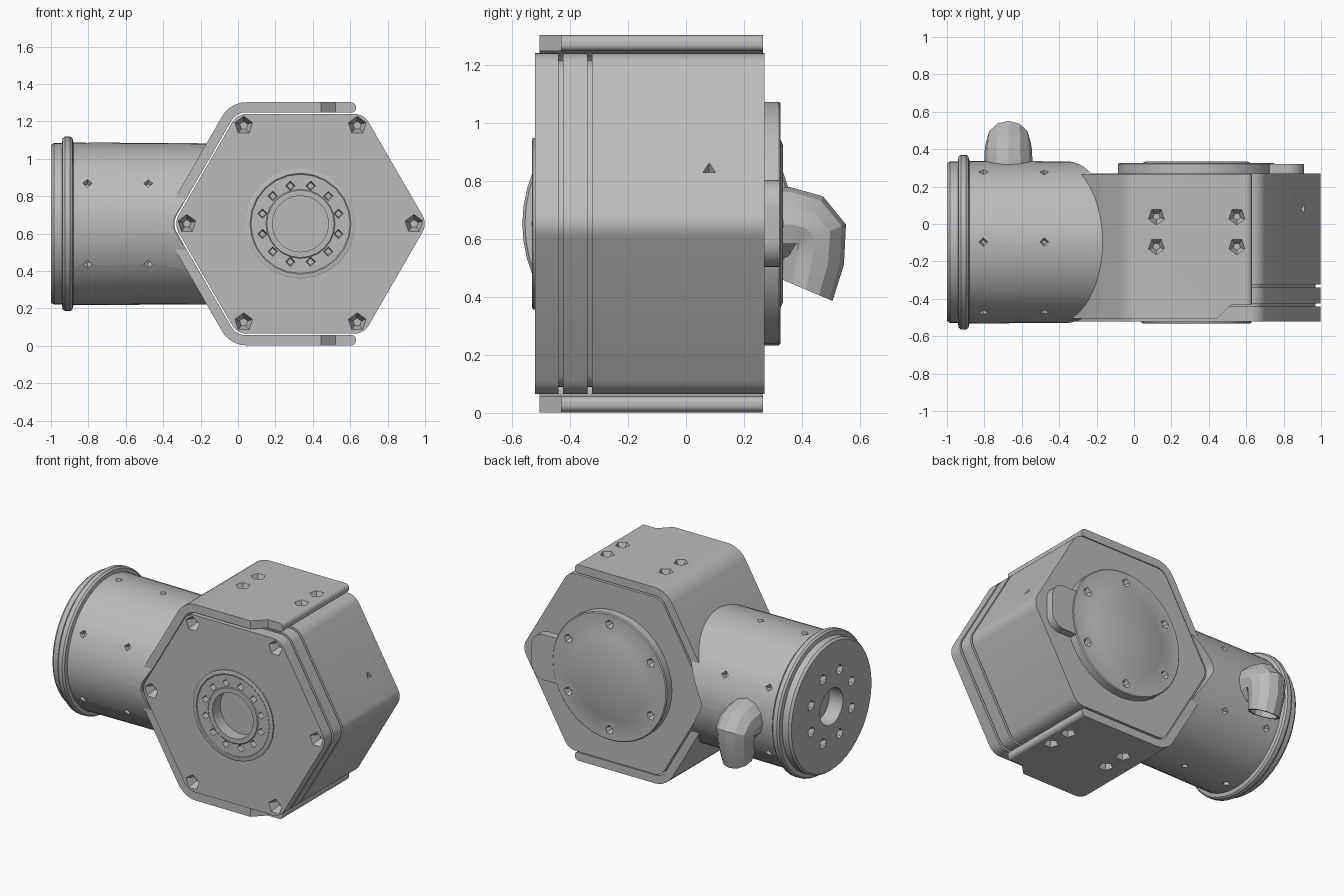
import bpy, bmesh, math
from mathutils import Vector, Matrix

if "Cube" in bpy.data.objects:
    bpy.data.objects.remove(bpy.data.objects["Cube"], do_unlink=True)

CX, CZ = 0.334, 0.652        # housing axis (along y)
AY = -0.097                  # barrel axis (along x)
APOTHEM = 0.5875

metal = bpy.data.materials.new("plain grey metal")
metal.use_nodes = True
metal.diffuse_color = (0.5, 0.5, 0.5, 1)
metal.node_tree.nodes["Principled BSDF"].inputs["Base Color"].default_value = (0.5, 0.5, 0.5, 1)


def finish(name, bm):
    bmesh.ops.remove_doubles(bm, verts=bm.verts, dist=1e-5)
    bmesh.ops.recalc_face_normals(bm, faces=bm.faces)
    me = bpy.data.meshes.new(name)
    bm.to_mesh(me)
    bm.free()
    me.materials.append(metal)
    ob = bpy.data.objects.new(name, me)
    bpy.context.collection.objects.link(ob)
    return ob


def select(ob):
    bpy.ops.object.select_all(action='DESELECT')
    ob.select_set(True)
    bpy.context.view_layer.objects.active = ob


def cut(ob, *cutters):
    select(ob)
    for c in cutters:
        c.hide_render = True
        mod = ob.modifiers.new("cut", 'BOOLEAN')
        mod.operation, mod.solver, mod.object = 'DIFFERENCE', 'EXACT', c
        bpy.ops.object.modifier_apply(modifier=mod.name)


def rounded(points, radius, steps=5):
    """Round the corners of a closed outline; a zero radius keeps the corner."""
    out, n = [], len(points)
    for i, p in enumerate(points):
        r = radius[i] if isinstance(radius, list) else radius
        p = Vector(p)
        a = (Vector(points[i - 1]) - p).normalized()
        b = (Vector(points[(i + 1) % n]) - p).normalized()
        if r == 0:
            out.append(p)
            continue
        half = a.angle(b) / 2
        s, e = p + a * r / math.tan(half), p + b * r / math.tan(half)
        mid = p + (a + b).normalized() * r / math.sin(half)
        for k in range(steps + 1):
            d = s.lerp(e, k / steps) - mid
            out.append(mid + d.normalized() * r)
    return out


def hexagon(apothem):
    R = apothem / math.cos(math.pi / 6)
    return [(CX + R * math.cos(k * math.pi / 3), CZ + R * math.sin(k * math.pi / 3)) for k in range(6)]


def prism(bm, outline, y0, y1):
    """Extrude an x-z outline along y."""
    face = bm.faces.new([bm.verts.new((p[0], y0, p[1])) for p in outline])
    new = bmesh.ops.extrude_face_region(bm, geom=[face])["geom"]
    bmesh.ops.translate(bm, vec=(0, y1 - y0, 0), verts=[v for v in new if isinstance(v, bmesh.types.BMVert)])


def lathe(bm, profile, origin, axis, sides):
    """Spin (distance along axis, radius) points about an axis."""
    axis = Vector(axis)
    side = Vector((0, 0, 1))
    vs = [bm.verts.new(Vector(origin) + axis * d + side * r) for d, r in profile]
    edges = [bm.edges.new(p) for p in zip(vs, vs[1:])]
    bmesh.ops.spin(bm, geom=vs + edges, cent=origin, axis=axis, angle=2 * math.pi, steps=sides)


def pit(bm, pos, normal, r, depth, sides=5, taper=0.45):
    """Tapered screw recess cutter, centred on a surface point."""
    rot = Vector(normal).to_track_quat('Z', 'Y').to_matrix().to_4x4()
    k = (1 - taper) * r
    bmesh.ops.create_cone(bm, cap_ends=True, segments=sides, radius1=r - k, radius2=r + k,
                          depth=depth * 2, matrix=Matrix.Translation(pos) @ rot)


def ring(count, start=0.0):
    for k in range(count):
        a = start + 2 * math.pi * k / count
        yield math.cos(a), math.sin(a)


# Hexagonal housing: stacked front cover, spacer and body with narrow seams
bm = bmesh.new()
for y0, y1, ap in ((-0.52, -0.44, 0), (-0.425, -0.34, 0), (-0.325, 0.27, 0)):
    prism(bm, rounded(hexagon(APOTHEM), 0.09), y0, y1)
for y0, y1 in ((-0.44, -0.425), (-0.34, -0.325)):
    prism(bm, rounded(hexagon(APOTHEM - 0.025), 0.08), y0, y1)
bmesh.ops.remove_doubles(bm, verts=bm.verts, dist=1e-5)
parts = bm
housing_seams = finish("housing", parts)

# Replace the stack by one solid with cut seams
bpy.data.objects.remove(housing_seams, do_unlink=True)
bm = bmesh.new()
prism(bm, rounded(hexagon(APOTHEM), 0.09), -0.52, 0.27)
housing = finish("housing", bm)
seams = []
for y in (-0.432, -0.332):
    bm = bmesh.new()
    prism(bm, hexagon(APOTHEM + 0.1), y - 0.008, y + 0.008)
    seam = finish("seam_cutter", bm)
    bm = bmesh.new()
    prism(bm, rounded(hexagon(APOTHEM - 0.025), 0.08), y - 0.1, y + 0.1)
    core = finish("seam_core", bm)
    cut(seam, core)
    seams += [seam, core]

# Recesses of the front face: corner screws, hub screws and hub bore
bm = bmesh.new()
for c, s in ring(6):
    pit(bm, (CX + 0.607 * c, -0.52, CZ + 0.607 * s), (0, -1, 0), 0.05, 0.06)
for c, s in ring(12, math.pi / 12):
    pit(bm, (CX + 0.21 * c, -0.53, CZ + 0.21 * s), (0, -1, 0), 0.026, 0.045, 4, 0.7)
pit(bm, (CX, -0.53, CZ), (0, -1, 0), 0.15, 0.08, 24, 1)
pit(bm, (0.895, 0.08, 0.834), (0.866, 0, 0.5), 0.02, 0.02, 3)
front_cutter = finish("front_cutter", bm)

bm = bmesh.new()
lathe(bm, [(-0.02, 0), (-0.02, 0.295), (0.008, 0.295), (0.011, 0.288), (0.011, 0.27),
           (0.007, 0.265), (0.007, 0.185), (0.011, 0.18), (0.011, 0)], (CX, -0.52, CZ), (0, -1, 0), 24)
front_hub = finish("front_hub", bm)
cut(housing, seams[0], seams[2], front_cutter)
cut(front_hub, front_cutter)

# Rear cover disc with shallow raised centre, plus side tab
bm = bmesh.new()
lathe(bm, [(-0.03, 0), (-0.03, 0.42), (0.05, 0.42), (0.056, 0.414), (0.056, 0.29),
           (0.064, 0.27), (0.064, 0)], (CX, 0.27, CZ), (0, 1, 0), 40)
rear_cover = finish("rear_cover", bm)
bm = bmesh.new()
for c, s in ring(6, math.pi / 6):
    pit(bm, (CX + 0.35 * c, 0.326, CZ + 0.35 * s), (0, 1, 0), 0.03, 0.035)
rear_cutter = finish("rear_cutter", bm)
cut(rear_cover, rear_cutter)
bm = bmesh.new()
tab = [(0.68, CZ - 0.15), (0.91, CZ - 0.15), (0.91, CZ + 0.15), (0.68, CZ + 0.15)]
prism(bm, rounded(tab, [0, 0.09, 0.09, 0]), 0.25, 0.322)
rear_tab = finish("rear_tab", bm)

# Saddle bracket hugging the barrel side of the housing
outer, inner = hexagon(0.65), hexagon(APOTHEM + 0.008)
END = 0.63
outline = [(END, outer[1][1]), outer[2], outer[3], outer[4], (END, outer[4][1]),
           (END, inner[4][1]), inner[4], inner[3], inner[2], (END, inner[1][1])]
bm = bmesh.new()
prism(bm, rounded(outline, [0.025, 0.15, 0.12, 0.15, 0.025, 0.02, 0.09, 0.08, 0.09, 0.02]), -0.505, 0.265)
bracket = finish("saddle_bracket", bm)
bm = bmesh.new()
bottom = bm.faces.new([bm.verts.new((x, y, -0.2)) for x, y in
                       ((0.43, -0.52), (0.52, -0.43), (0.8, -0.43), (0.8, -0.6), (0.43, -0.6))])
top = bmesh.ops.extrude_face_region(bm, geom=[bottom])["geom"]
bmesh.ops.translate(bm, vec=(0, 0, 1.8), verts=[v for v in top if isinstance(v, bmesh.types.BMVert)])
notch = finish("notch_cutter", bm)
bm = bmesh.new()
for z, n in ((CZ + 0.65, 1), (CZ - 0.65, -1)):
    for x in (0.12, 0.55):
        for y in (0.04, -0.12):
            pit(bm, (x, y, z), (0, 0, n), 0.045, 0.05)
bracket_cutter = finish("bracket_cutter", bm)
cut(bracket, notch, bracket_cutter)

# Barrel with end flange, end bore and screw recesses, trimmed to the housing
bm = bmesh.new()
lathe(bm, [(0.1, 0), (0.1, 0.43), (0.88, 0.435), (0.885, 0.458), (0.897, 0.467), (0.925, 0.467),
           (0.937, 0.458), (0.942, 0.432), (0.985, 0.432), (1.0, 0.42), (1.0, 0.12),
           (0.9, 0.12), (0.9, 0)], (0, AY, CZ), (-1, 0, 0), 48)
barrel = finish("barrel", bm)
bm = bmesh.new()
prism(bm, rounded(hexagon(APOTHEM + 0.012), 0.09), -0.8, 0.6)
trim = finish("trim_cutter", bm)
bm = bmesh.new()
for c, s in ring(6, math.pi / 6):
    for x in (-0.805, -0.48):
        pit(bm, (x, AY + 0.434 * c, CZ + 0.434 * s), (0, c, s), 0.025, 0.03, 4)
for c, s in ring(8, math.pi / 8):
    pit(bm, (-1.0, AY + 0.23 * c, CZ + 0.23 * s), (-1, 0, 0), 0.035, 0.04)
barrel_cutter = finish("barrel_cutter", bm)
cut(barrel, trim, barrel_cutter)

# Cable elbow: rings swept along a bend, with a hollow mouth
bm = bmesh.new()
path = [(0.26, 0.65, 0, 0.128), (0.36, 0.65, 0, 0.128), (0.41, 0.638, 30, 0.125), (0.442, 0.605, 68, 0.118),
        (0.436, 0.53, 100, 0.11), (0.413, 0.425, 113, 0.1), (0.413, 0.425, 113, 0.085), (0.43, 0.475, 110, 0.08)]
rings = []
for y, z, deg, r in path:
    a = math.radians(deg)
    up = Vector((0, math.sin(a), math.cos(a)))
    rings.append([bm.verts.new(Vector((-0.672, y, z)) + up * r * s + Vector((r * c, 0, 0)))
                  for c, s in ring(12)])
for p, q in zip(rings, rings[1:]):
    for i in range(12):
        j = (i + 1) % 12
        bm.faces.new((p[i], p[j], q[j], q[i]))
bm.faces.new(rings[0])
bm.faces.new(rings[-1])
elbow = finish("cable_elbow", bm)

# Drop the cutters, then shade smooth with sharp edges kept
for ob in seams + [front_cutter, rear_cutter, notch, bracket_cutter, trim, barrel_cutter]:
    bpy.data.objects.remove(ob, do_unlink=True)
for ob in (housing, front_hub, rear_cover, rear_tab, bracket, barrel, elbow):
    select(ob)
    bpy.ops.object.shade_smooth_by_angle(angle=math.radians(28))
